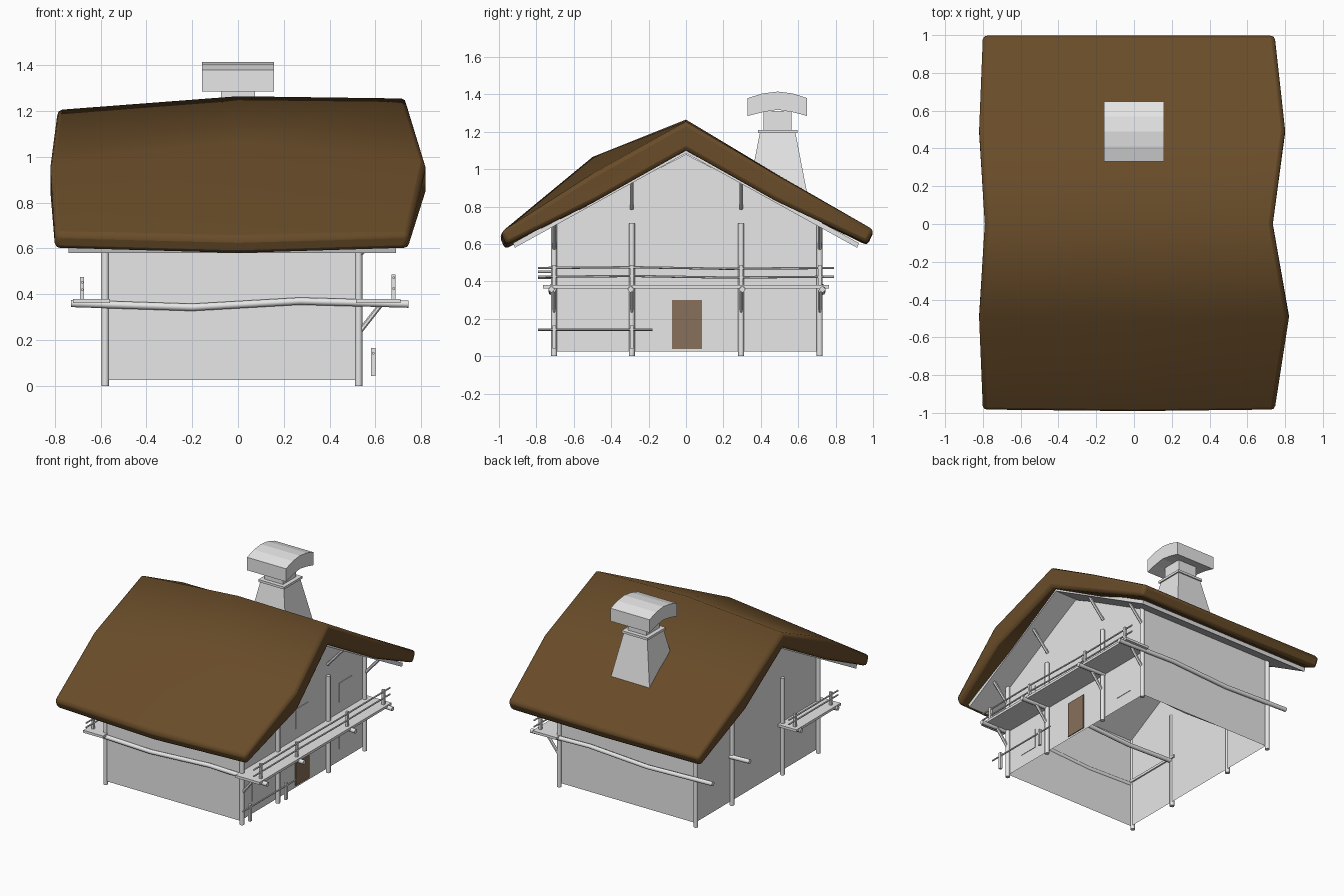
import bpy, bmesh, math
from mathutils import Vector

if "Cube" in bpy.data.objects:
    bpy.data.objects.remove(bpy.data.objects["Cube"])


def material(name, rgb):
    m = bpy.data.materials.new(name)
    m.diffuse_color = (*rgb, 1)
    m.use_nodes = True
    m.node_tree.nodes["Principled BSDF"].inputs["Base Color"].default_value = m.diffuse_color
    return m


GREY = material("pale grey", (0.8, 0.8, 0.8))
ROOF = material("roof brown", (0.14, 0.072, 0.022))
DOOR = material("door brown", (0.25, 0.16, 0.10))


def mesh_object(name, verts, faces, mat, smooth=None):
    me = bpy.data.meshes.new(name)
    bm = bmesh.new()
    vs = [bm.verts.new(v) for v in verts]
    for f in faces:
        bm.faces.new([vs[i] for i in f])
    bmesh.ops.recalc_face_normals(bm, faces=bm.faces)
    bm.to_mesh(me)
    bm.free()
    ob = bpy.data.objects.new(name, me)
    bpy.context.collection.objects.link(ob)
    me.materials.append(mat)
    if smooth:
        bpy.ops.object.select_all(action='DESELECT')
        ob.select_set(True)
        bpy.context.view_layer.objects.active = ob
        bpy.ops.object.shade_smooth_by_angle(angle=math.radians(smooth))
    return ob


def prism(name, profile, x0, x1, mat, bottom=True):
    """Extrude a (y, z) profile along x; optionally leave the first side open."""
    n = len(profile)
    verts = [(x, y, z) for x in (x0, x1) for y, z in profile]
    faces = [tuple(range(n)), tuple(range(n, 2 * n))]
    faces += [(i, (i + 1) % n, n + (i + 1) % n, n + i)
              for i in range(0 if bottom else 1, n)]
    return mesh_object(name, verts, faces, mat)


def box(name, x0, x1, y0, y1, z0, z1, mat=GREY):
    return prism(name, [(y0, z0), (y1, z0), (y1, z1), (y0, z1)], x0, x1, mat)


def log(name, points, r, n=8):
    """Round timber following a path."""
    pts = [Vector(p) for p in points]
    verts = []
    for i, p in enumerate(pts):
        d = (pts[min(i + 1, len(pts) - 1)] - pts[max(i - 1, 0)]).normalized()
        u = d.cross(Vector((0, 1, 0)) if abs(d.y) < 0.9 else Vector((1, 0, 0))).normalized()
        w = d.cross(u)
        verts += [p + r * (u * math.cos(a) + w * math.sin(a))
                  for a in (2 * math.pi * k / n for k in range(n))]
    m = len(pts)
    faces = [(j * n + k, j * n + (k + 1) % n, (j + 1) * n + (k + 1) % n, (j + 1) * n + k)
             for j in range(m - 1) for k in range(n)]
    faces += [tuple(range(n)), tuple(range((m - 1) * n, m * n))]
    return mesh_object(name, verts, faces, GREY, 50)


# House walls with gables, open underneath
prism("walls", [(-0.71, 0.025), (0.71, 0.025), (0.71, 0.71), (0, 1.08), (-0.71, 0.71)],
      -0.57, 0.515, GREY, bottom=False)

# Ceiling boards below the roof
prism("roof_lining", [(-0.915, 0.58), (0, 1.085), (0.915, 0.58),
                      (0.925, 0.605), (0, 1.11), (-0.925, 0.605)], -0.74, 0.69, GREY)

# Thick sagging roof: rows run eave - ridge - eave, columns run along x
rows = [  # x ends, top y, bottom y, top z (3), bottom z (3)
    (-0.80, 0.745, -0.99, -0.96, (0.665, 0.645, 0.665), (0.595, 0.572, 0.595)),
    (-0.82, 0.82, -0.50, -0.48, (0.975, 1.065, 0.975), (0.83, 0.83, 0.83)),
    (-0.79, 0.735, 0.0, 0.0, (1.205, 1.265, 1.255), (1.095, 1.10, 1.10)),
    (-0.82, 0.80, 0.50, 0.48, (0.96, 0.965, 0.96), (0.83, 0.83, 0.83)),
    (-0.80, 0.745, 1.005, 0.97, (0.675, 0.67, 0.675), (0.60, 0.592, 0.60)),
]
top, bot = [], []
for k, (xa, xb, yt, yb, zt, zb) in enumerate(rows):
    for c, x in enumerate((xa, 0, xb)):
        eave = -0.008 if c == 1 and k == 0 else 0
        top.append((x, yt + eave, zt[c]))
        bot.append((x, yb + eave, zb[c]))
grid = [(r * 3 + c, r * 3 + c + 1, r * 3 + c + 4, r * 3 + c + 3)
        for r in range(4) for c in range(2)]
faces = grid + [tuple(15 + i for i in f) for f in grid]
rim = [0, 1, 2, 5, 8, 11, 14, 13, 12, 9, 6, 3]
faces += [(a, b, b + 15, a + 15) for a, b in zip(rim, rim[1:] + rim[:1])]
roof = mesh_object("roof", top + bot, faces, ROOF, 75)
bev = roof.modifiers.new("soft_edges", 'BEVEL')
bev.width = 0.022
bev.segments = 2
bev.limit_method = 'ANGLE'
bev.angle_limit = math.radians(65)


# Chimney: tapered base, collar, neck and folded cap
def frustum(name, lo, hi, z0, z1):
    verts = [(x, y, z) for (xr, ya, yb), z in ((lo, z0), (hi, z1))
             for x, y in ((-xr, ya), (xr, ya), (xr, yb), (-xr, yb))]
    faces = [(0, 1, 2, 3), (4, 5, 6, 7)]
    faces += [(i, (i + 1) % 4, 4 + (i + 1) % 4, 4 + i) for i in range(4)]
    return mesh_object(name, verts, faces, GREY)


frustum("chimney_base", (0.16, 0.33, 0.65), (0.095, 0.395, 0.585), 0.86, 1.195)
box("chimney_collar", -0.105, 0.105, 0.385, 0.595, 1.193, 1.21)
box("chimney_neck", -0.075, 0.075, 0.415, 0.565, 1.21, 1.31)
prism("chimney_cap", [(0.33, 1.285), (0.41, 1.305), (0.49, 1.318), (0.57, 1.305), (0.648, 1.285),
                      (0.648, 1.38), (0.57, 1.405), (0.49, 1.415), (0.41, 1.405), (0.33, 1.38)],
      -0.158, 0.158, GREY)

BAYS = (-0.705, -0.29, 0.295, 0.715)
for i, y in enumerate(BAYS):
    # Upright posts on both gable walls
    for side, x in (("left", -0.58), ("right", 0.527)):
        log(f"{side}_post_{i}", [(x, y, 0), (x, y, 0.71)], 0.016)
    # Crooked floor beams running through the house
    yb = y * 1.02
    log(f"floor_beam_{i}", [(-0.73, yb, 0.36), (-0.2, yb, 0.343),
                            (0.27, yb, 0.37), (0.745, yb, 0.357)], 0.016)
    # Braces under the balcony and under the roof overhang
    log(f"balcony_brace_{i}", [(0.53, y, 0.235), (0.62, y, 0.35)], 0.011, 6)
    zr = 0.79 if abs(y) < 0.5 else 0.56
    log(f"roof_brace_{i}", [(0.52, y, zr), (0.65, y, zr + 0.145)], 0.011, 6)
    # Balcony railing posts
    box(f"railing_post_{i}", 0.67, 0.688, y - 0.009, y + 0.009, 0.37, 0.487)

# Right balcony deck and rails
box("right_balcony_deck", 0.515, 0.71, -0.765, 0.765, 0.362, 0.38)
for z in (0.425, 0.472):
    log("right_balcony_rail", [(0.68, -0.79, z), (0.682, -0.28, z + 0.004),
                               (0.678, 0.2, z - 0.004), (0.68, 0.79, z)], 0.006, 6)

# Small left balcony
box("left_balcony_deck", -0.72, -0.56, -0.765, -0.25, 0.362, 0.38)
for y in (-0.705, -0.29):
    box("left_railing_post", -0.69, -0.672, y - 0.009, y + 0.009, 0.37, 0.475)
for z in (0.42, 0.452):
    log("left_balcony_rail", [(-0.68, -0.79, z), (-0.68, -0.22, z)], 0.006, 6)

# Low fence by the ground floor
for y in (-0.705, -0.29):
    box("fence_post", 0.582, 0.6, y - 0.01, y + 0.01, 0.042, 0.165)
log("fence_rail", [(0.591, -0.79, 0.142), (0.591, -0.18, 0.142)], 0.006, 6)

# Windows and door on the right gable
for y, z in ((-0.5, 0.455), (0.0, 0.455), (0.507, 0.455), (-0.5, 0.115), (0.507, 0.115)):
    box("window", 0.514, 0.519, y - 0.072, y + 0.072, z, z + 0.143)
box("door", 0.514, 0.521, -0.075, 0.085, 0.04, 0.3, DOOR)
